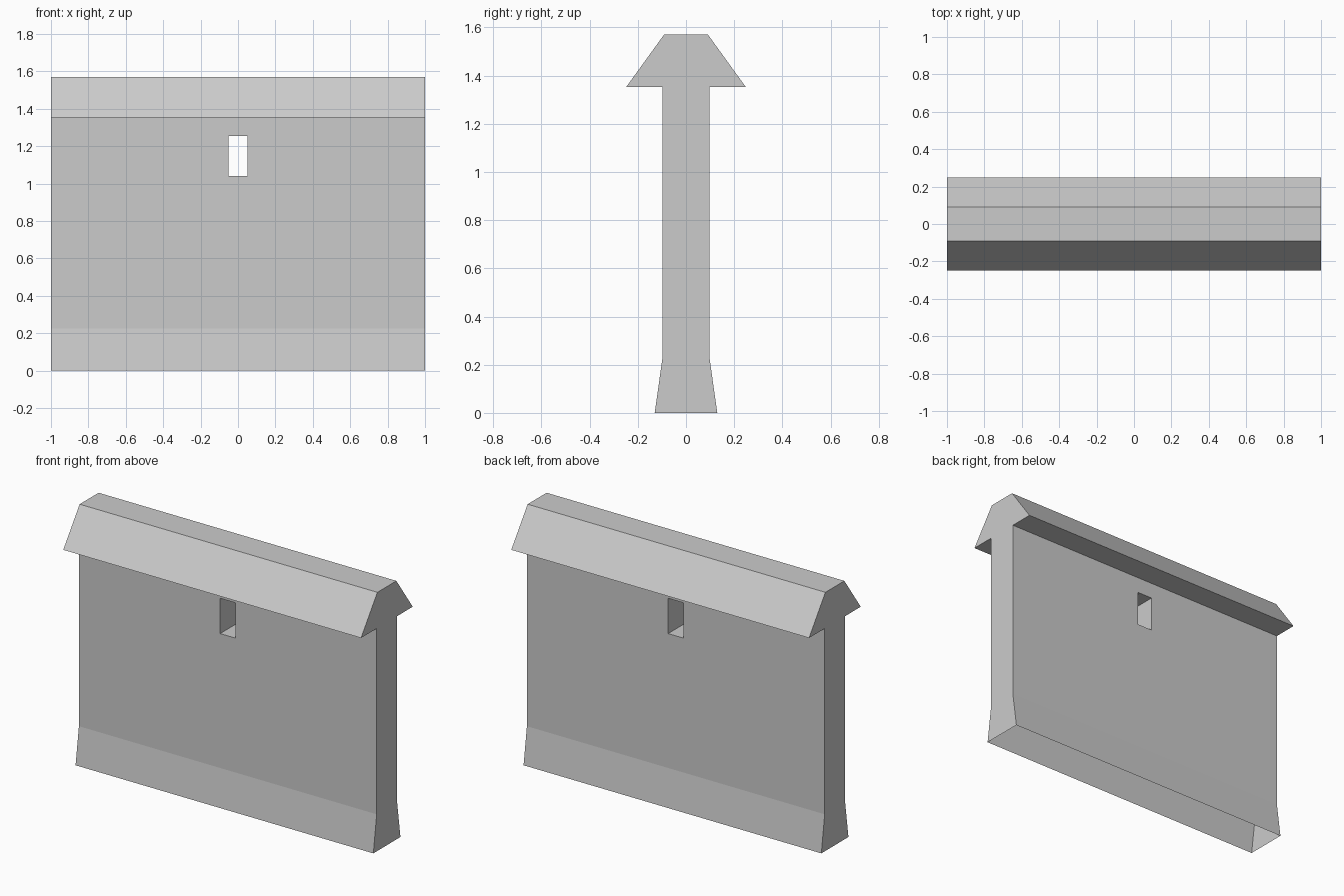
import bpy
import bmesh

cube = bpy.data.objects.get("Cube")
if cube:
    bpy.data.objects.remove(cube, do_unlink=True)

# Plain grey for the whole wall
grey = bpy.data.materials.new("light_grey")
grey.use_nodes = True
colour = (0.6, 0.6, 0.6, 1)
grey.diffuse_color = colour
grey.node_tree.nodes["Principled BSDF"].inputs["Base Color"].default_value = colour

# Half of the cross-section (y, z): flared foot, wall, eave, flat ridge
half = [(0.13, 0), (0.098, 0.225), (0.098, 1.353), (0.248, 1.353), (0.091, 1.57)]
outline = half + [(-y, z) for y, z in reversed(half)]
slot_x, slot_bottom, slot_top = 0.051, 1.041, 1.255

bm = bmesh.new()
right_end = [bm.verts.new((-1, y, z)) for y, z in outline]
left_end = [bm.verts.new((1, y, z)) for y, z in outline]
bm.faces.new(right_end)
bm.faces.new(left_end)
# Sides between the ends; the underside stays open
for i in range(len(outline) - 1):
    bm.faces.new((right_end[i], right_end[i + 1], left_end[i + 1], left_end[i]))
bmesh.ops.recalc_face_normals(bm, faces=bm.faces)


def wall_faces(strip_only):
    """Upright front and back faces, optionally only the strip at the slot."""
    bm.normal_update()
    return [f for f in bm.faces if abs(f.normal.y) > 0.999
            and (not strip_only or abs(f.calc_center_median().x) < slot_x)]


def cut(faces, point, normal):
    edges = {e for f in faces for e in f.edges}
    verts = {v for f in faces for v in f.verts}
    bmesh.ops.bisect_plane(bm, geom=list(verts) + list(edges) + faces,
                           plane_co=point, plane_no=normal)


# Slot through the wall
for x in (-slot_x, slot_x):
    cut(wall_faces(False), (x, 0, 0), (1, 0, 0))
for z in (slot_bottom, slot_top):
    cut(wall_faces(True), (0, 0, z), (0, 0, 1))
opening = [f for f in wall_faces(True)
           if slot_bottom < f.calc_center_median().z < slot_top]
rims = list({e for f in opening for e in f.edges})
bmesh.ops.delete(bm, geom=opening, context="FACES_ONLY")
bmesh.ops.bridge_loops(bm, edges=rims)
bmesh.ops.recalc_face_normals(bm, faces=bm.faces)

mesh = bpy.data.meshes.new("capped_wall")
bm.to_mesh(mesh)
bm.free()
mesh.materials.append(grey)
wall = bpy.data.objects.new("capped_wall", mesh)
bpy.context.collection.objects.link(wall)
